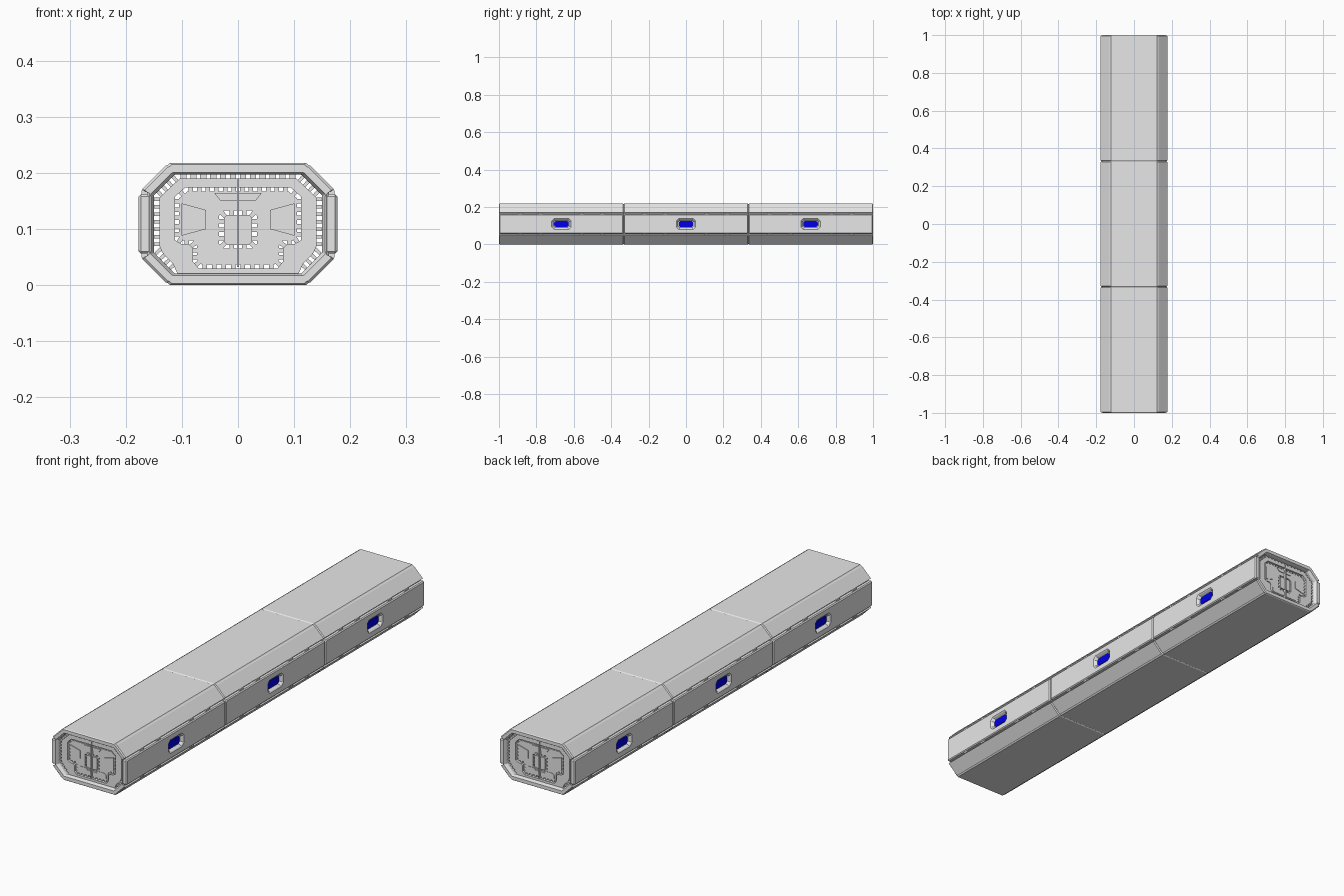
import bpy, bmesh
from mathutils import Vector

cube = bpy.data.objects.get("Cube")
if cube:
    bpy.data.objects.remove(cube, do_unlink=True)

MID = 0.109          # height of the corridor axis
SEG = 2 / 3          # length of one corridor segment


def material(name, rgb):
    m = bpy.data.materials.new(name)
    m.use_nodes = True
    m.diffuse_color = (*rgb, 1)
    m.node_tree.nodes["Principled BSDF"].inputs["Base Color"].default_value = (*rgb, 1)
    return m


GREY = material("light grey hull", (0.8, 0.8, 0.8))
BLUE = material("blue glass", (0, 0, 1))


def loft(bm, rings, closed=False):
    """Skin a list of equal loops; cap the ends unless closed into a tube."""
    loops = [[bm.verts.new(p) for p in ring] for ring in rings]
    n = len(loops[0])
    pairs = list(zip(loops, loops[1:]))
    if closed:
        pairs.append((loops[-1], loops[0]))
    for a, b in pairs:
        for i in range(n):
            j = (i + 1) % n
            bm.faces.new((a[i], a[j], b[j], b[i]))
    if not closed:
        bm.faces.new(loops[0])
        bm.faces.new(loops[-1])


def finish(bm, name, mat=GREY):
    bmesh.ops.recalc_face_normals(bm, faces=bm.faces[:])
    mesh = bpy.data.meshes.new(name)
    bm.to_mesh(mesh)
    bm.free()
    mesh.materials.append(mat)
    ob = bpy.data.objects.new(name, mesh)
    bpy.context.collection.objects.link(ob)
    return ob


def at_y(pts, y):
    return [(x, y, z) for x, z in pts]


def prism(bm, pts, y0, y1):
    loft(bm, [at_y(pts, y0), at_y(pts, y1)])


def plate_with_hole(bm, outer, inner, y0, y1):
    loft(bm, [at_y(outer, y0), at_y(outer, y1), at_y(inner, y1), at_y(inner, y0)], closed=True)


def quarter_loop(q):
    """Mirror a quarter outline into a full loop about the corridor axis."""
    right = q + [(x, -z) for x, z in reversed(q)]
    full = right + [(-x, z) for x, z in reversed(right)]
    return [(x, z + MID) for x, z in full]


def half_loop(h):
    """Mirror a half outline that starts and ends on the centre line."""
    return h + [(-x, z) for x, z in reversed(h[1:-1])]


def octagon(a, b, c):
    return [(a, b - c), (a - c, b), (c - a, b), (-a, b - c),
            (-a, c - b), (c - a, -b), (a - c, -b), (a, c - b)]


def scaled(loop, k):
    return [(x * k, MID + (z - MID) * k) for x, z in loop]


def box(bm, x0, x1, y0, y1, z0, z1):
    prism(bm, [(x0, z0), (x1, z0), (x1, z1), (x0, z1)], y0, y1)


def rungs(bm, path, pitch, width, reach, y0, y1):
    """Small bridging blocks spaced along an outline, on both sides."""
    for a, b in zip(path, path[1:]):
        a, b = Vector(a), Vector(b)
        d = (b - a).normalized()
        n = Vector((-d.y, d.x)) * reach
        count = max(1, round((b - a).length / pitch))
        for i in range(count):
            c = a.lerp(b, (i + 0.5) / count)
            w = d * width / 2
            quad = [c - w - n, c + w - n, c + w + n, c - w + n]
            for s in (1, -1):
                prism(bm, [(p.x * s, p.y) for p in quad], y0, y1)


# Corridor shell outlines, with notches between the plating
hull = quarter_loop([(.121, .109), (.125, .105), (.129, .104),
                     (.171, .062), (.166, .058), (.162, .058)])
bore = quarter_loop([(.112, .088), (.115, .086), (.118, .083),
                     (.148, .053), (.149, .052), (.15, .05)])

for k, place in enumerate(("front", "middle", "back")):
    yc = (k - 1) * SEG
    y0, y1, e = yc - SEG / 2, yc + SEG / 2, 0.004
    bm = bmesh.new()
    loft(bm, [at_y(hull, y0 + e), at_y(hull, y1 - e),
              at_y(scaled(hull, .975), y1), at_y(scaled(bore, 1.04), y1),
              at_y(bore, y1 - .012), at_y(bore, y0 + .012),
              at_y(scaled(bore, 1.04), y0), at_y(scaled(hull, .975), y0)], closed=True)
    finish(bm, place + "_shell")

    for s, side in ((1, "left"), (-1, "right")):
        def ring(depth, a, b, c):
            return [(s * depth, yc + y, MID + z) for y, z in octagon(a, b, c)]
        # Side panel with a sunken window bay
        bm = bmesh.new()
        L = SEG / 2
        loft(bm, [ring(.155, L - .001, .053, .004), ring(.173, L - .001, .053, .004),
                  ring(.177, L - .005, .049, .004), ring(.177, .052, .029, .013),
                  ring(.174, .048, .025, .011), ring(.164, .042, .019, .009)])
        finish(bm, f"{place}_{side}_side_panel")
        bm = bmesh.new()
        loft(bm, [ring(.163, .038, .016, .007), ring(.1665, .038, .016, .007)])
        finish(bm, f"{place}_{side}_window", BLUE)
        # Clips bridging the seams above and below the panel
        bm = bmesh.new()
        for dy in (-.22, -.11, .11, .22):
            for v in (-1, 1):
                z = MID + v * .0555
                box(bm, s * .16, s * .172, yc + dy - .012, yc + dy + .012, z - .004, z + .004)
        finish(bm, f"{place}_{side}_seam_clips")

# Bulkhead door outlines, right half from top centre to bottom centre
frame_out = [(0, .190), (.104, .190), (.14, .156), (.14, .07), (.136, .06),
             (.131, .053), (.124, .046), (.116, .038), (.108, .021), (0, .021)]
frame_in = [(0, .174), (.094, .174), (.112, .158), (.112, .08), (.1, .073),
            (.087, .073), (.08, .066), (.08, .042), (.07, .03), (0, .03)]
leaf = [(0, .167), (.09, .167), (.105, .155), (.105, .086), (.098, .08),
        (.08, .08), (.073, .07), (.073, .045), (.065, .037), (0, .037)]
hub_hole = [(0, .133), (.024, .133), (.034, .124), (.034, .11), (.034, .1),
            (.034, .09), (.034, .08), (.034, .074), (.024, .065), (0, .065)]
hub = [(0, .125), (.02, .125), (.025, .12), (.025, .077), (.02, .072), (0, .072)]
side_plate = [(.057, .100), (.057, .134), (.101, .146), (.101, .088)]
hood = [(0, .164), (.042, .164), (.031, .15), (0, .15)]
lower_plate = [(0, .06), (.022, .06), (.03, .068), (.055, .068),
               (.066, .06), (.066, .046), (.06, .041), (0, .041)]

for s, place in ((-1, "front"), (1, "back")):
    def y(depth):
        return s * (1 - depth)
    bm = bmesh.new()
    plate_with_hole(bm, half_loop(frame_out), half_loop(frame_in), y(.018), y(.034))
    finish(bm, place + "_door_frame")

    bm = bmesh.new()
    plate_with_hole(bm, half_loop(leaf), half_loop(hub_hole), y(.024), y(.036))
    finish(bm, place + "_door")

    bm = bmesh.new()
    prism(bm, half_loop(hub), y(.02), y(.036))
    finish(bm, place + "_door_hub")

    # Raised plates and the centre seam strip
    bm = bmesh.new()
    for m in (1, -1):
        prism(bm, [(x * m, z) for x, z in side_plate], y(.021), y(.026))
    prism(bm, half_loop(hood), y(.021), y(.026))
    prism(bm, half_loop(lower_plate), y(.022), y(.026))
    box(bm, -.002, .002, y(.015), y(.03), .032, .188)
    finish(bm, place + "_door_plates")

    # Ladder rungs across the open gaps
    bm = bmesh.new()
    rungs(bm, [(0, .194), (.106, .194)], .018, .011, .006, y(.022), y(.034))
    rungs(bm, [(.108, .194), (.145, .16), (.145, .066), (.112, .03)],
          .0135, .006, .008, y(.022), y(.034))
    gap = [((Vector(a) + Vector(b)) / 2) for a, b in zip(frame_in, leaf)]
    rungs(bm, gap, .016, .008, .006, y(.026), y(.035))
    ring_gap = [(0, .129), (.022, .129), (.0295, .122), (.0295, .076), (.022, .0685), (0, .0685)]
    rungs(bm, ring_gap, .018, .008, .007, y(.026), y(.035))
    finish(bm, place + "_door_rungs")
